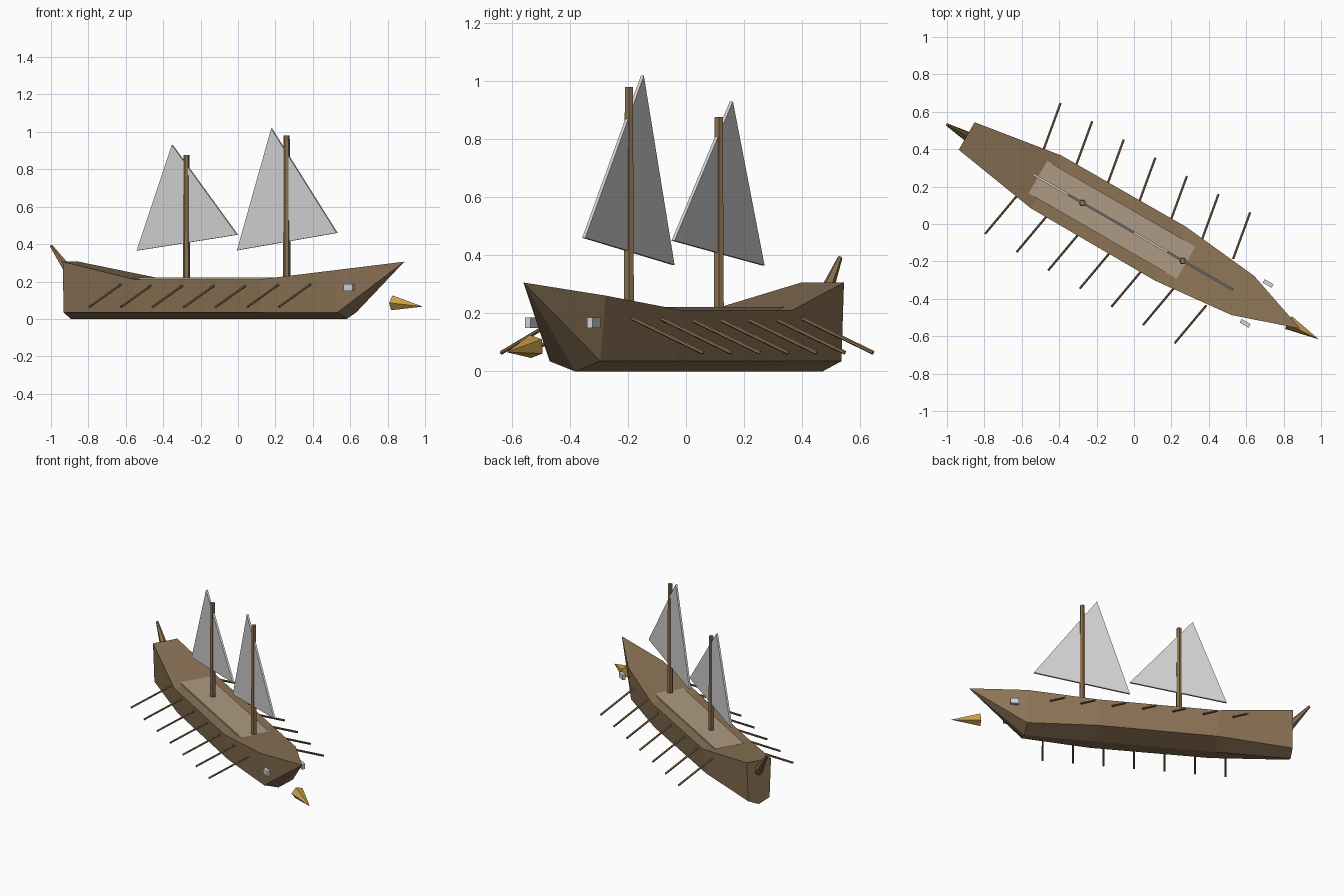
import bpy, bmesh, math
from mathutils import Matrix, Vector

if "Cube" in bpy.data.objects:
    bpy.data.objects.remove(bpy.data.objects["Cube"])

# The ship is built along +X (bow), then the whole thing is turned 30 degrees
PLACE = Matrix.Rotation(math.radians(-30), 4, 'Z') @ Matrix.Translation((0, -0.04, 0))


def material(name, r, g, b):
    lin = lambda c: (c / 255 / 12.92) if c < 11 else ((c / 255 + 0.055) / 1.055) ** 2.4
    m = bpy.data.materials.new(name)
    m.diffuse_color = (lin(r), lin(g), lin(b), 1)
    m.use_nodes = True
    m.node_tree.nodes["Principled BSDF"].inputs["Base Color"].default_value = m.diffuse_color
    return m


HULL = material("hull_brown", 139, 115, 85)
DECK = material("deck_tan", 172, 155, 130)
WOOD = material("spar_brown", 139, 112, 80)
SAIL = material("sail_grey", 211, 211, 211)
GOLD = material("ram_gold", 202, 158, 76)
EYE = material("eye_grey", 211, 214, 217)


def finish(bm, name, mat):
    bmesh.ops.recalc_face_normals(bm, faces=bm.faces)
    bm.transform(PLACE)
    me = bpy.data.meshes.new(name)
    bm.to_mesh(me)
    bm.free()
    me.materials.append(mat)
    ob = bpy.data.objects.new(name, me)
    bpy.context.collection.objects.link(ob)
    return ob


def box(name, mat, centre, size):
    bm = bmesh.new()
    bmesh.ops.create_cube(bm, size=1, matrix=Matrix.Translation(centre) @ Matrix.Diagonal((*size, 1)))
    finish(bm, name, mat)


def spar(name, mat, a, b, r1, r2, sides=6, roll=0.0):
    """Tapered prism from point a to point b."""
    a, b = Vector(a), Vector(b)
    d = b - a
    bm = bmesh.new()
    m = Matrix.Translation((a + b) / 2) @ d.to_track_quat('Z', 'Y').to_matrix().to_4x4()
    bmesh.ops.create_cone(bm, cap_ends=True, segments=sides, radius1=r1, radius2=r2,
                          depth=d.length, matrix=m @ Matrix.Rotation(roll, 4, 'Z'))
    bmesh.ops.remove_doubles(bm, verts=bm.verts, dist=1e-5)
    finish(bm, name, mat)


# Hull: stations of (x, deck half width, deck height, chine half width)
stations = [(-1.01, 0.085, 0.306, 0.075), (-0.52, 0.163, 0.211, 0.14),
            (0.25, 0.166, 0.211, 0.145), (0.695, 0.121, 0.261, 0.101)]
bm = bmesh.new()
rows = []
for x, w, z, c in stations:
    section = [(-w, z), (-c, 0.035), (0, 0), (c, 0.035), (w, z)]
    rows.append([bm.verts.new((x, y, h)) for y, h in section])
for p, q in zip(rows, rows[1:]):
    for i in range(5):
        j = (i + 1) % 5
        bm.faces.new((p[i], p[j], q[j], q[i]))
bm.faces.new(rows[0])
tip = bm.verts.new((1.05, 0, 0.306))
for i in range(5):
    bm.faces.new((rows[-1][i], rows[-1][(i + 1) % 5], tip))
finish(bm, "hull", HULL)

# Raised deck panel
box("deck_panel", DECK, (-0.113, 0, 0.212), (0.915, 0.2, 0.02))

# Masts
spar("rear_mast", WOOD, (-0.295, 0, 0.2), (-0.295, 0, 0.876), 0.02, 0.016)
spar("front_mast", WOOD, (0.324, 0, 0.2), (0.324, 0, 0.98), 0.02, 0.016)


# Triangular sails
def sail(name, pts, t=0.006):
    bm = bmesh.new()
    a = [bm.verts.new((x, -t, z)) for x, z in pts]
    b = [bm.verts.new((x, t, z)) for x, z in pts]
    bm.faces.new(a)
    bm.faces.new(b)
    for i in range(3):
        j = (i + 1) % 3
        bm.faces.new((a[i], a[j], b[j], b[i]))
    finish(bm, name, SAIL)


sail("rear_sail", [(-0.60, 0.365), (0.02, 0.45), (-0.382, 0.93)])
sail("front_sail", [(0.02, 0.367), (0.635, 0.46), (0.231, 1.018)])

# Oars and eye blocks on both sides
for side, s in (("left", 1), ("right", -1)):
    for i in range(7):
        x = -0.618 + i * 0.195
        spar(f"{side}_oar_{i + 1}", WOOD, (x, s * 0.145, 0.183),
             (x - 0.045, s * 0.402, 0.064), 0.007, 0.007)
    box(f"{side}_eye", EYE, (0.78, s * 0.123, 0.168), (0.055, 0.022, 0.036))

# Bow ram and stern horn
spar("bow_ram", GOLD, (0.98, 0, 0.086), (1.165, 0, 0.066), 0.042, 0.0, 5, math.radians(90))
spar("stern_horn", WOOD, (-0.995, 0, 0.225), (-1.131, 0, 0.392), 0.03, 0.008)
